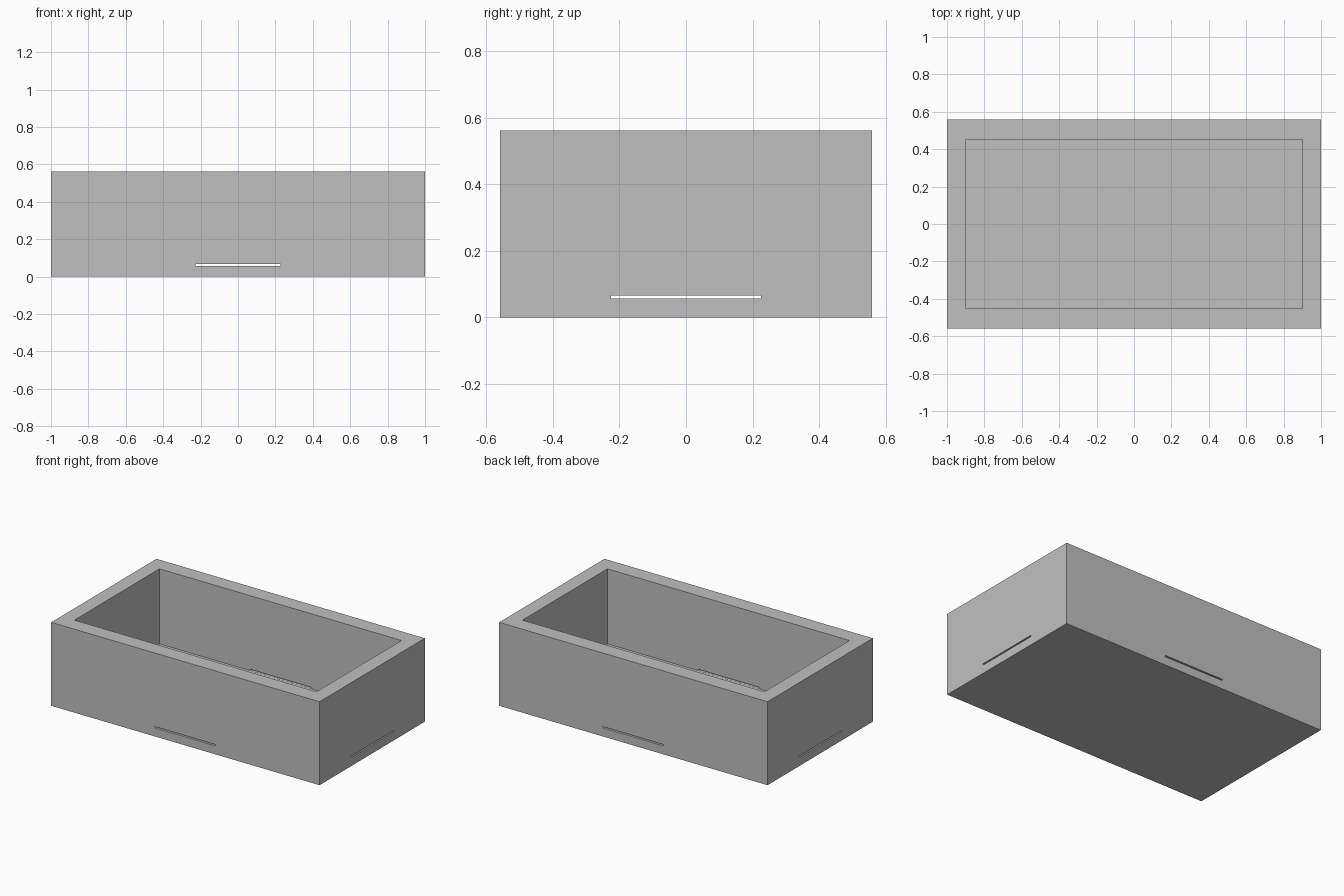
import bpy

# Remove the default object
cube = bpy.data.objects.get("Cube")
if cube:
    bpy.data.objects.remove(cube, do_unlink=True)

LENGTH, WIDTH, HEIGHT = 2.0, 1.12, 0.562
INNER_LENGTH, INNER_WIDTH = 1.804, 0.904
FLOOR = 0.057
SLOT_LENGTH, SLOT_HEIGHT = 0.452, 0.009

# Single grey material
grey = bpy.data.materials.new("plain_grey")
grey.use_nodes = True
colour = (0.53, 0.53, 0.53, 1)
grey.diffuse_color = colour
grey.node_tree.nodes["Principled BSDF"].inputs["Base Color"].default_value = colour


def box(name, size, z_bottom):
    """Axis-aligned box centred on x and y."""
    bpy.ops.mesh.primitive_cube_add(size=1, location=(0, 0, z_bottom + size[2] / 2))
    obj = bpy.context.object
    obj.name = name
    obj.scale = size
    bpy.ops.object.transform_apply(location=True, rotation=False, scale=True)
    obj.data.materials.append(grey)
    return obj


def cut(target, cutter):
    """Subtract the cutter and apply the result."""
    cutter.hide_render = True
    mod = target.modifiers.new("cut", "BOOLEAN")
    mod.operation = "DIFFERENCE"
    mod.solver = "EXACT"
    mod.object = cutter
    bpy.context.view_layer.objects.active = target
    bpy.ops.object.modifier_apply(modifier=mod.name)
    bpy.data.objects.remove(cutter, do_unlink=True)


# Open-topped tray
tray = box("tray", (LENGTH, WIDTH, HEIGHT), 0)
cut(tray, box("cavity_cutter", (INNER_LENGTH, INNER_WIDTH, HEIGHT), FLOOR))

# Thin drain slots through all four walls, just above the floor
cut(tray, box("front_back_slot_cutter", (SLOT_LENGTH, WIDTH * 1.5, SLOT_HEIGHT), FLOOR + 0.0005))
cut(tray, box("side_slot_cutter", (LENGTH * 1.5, SLOT_LENGTH, SLOT_HEIGHT), FLOOR + 0.0005))
